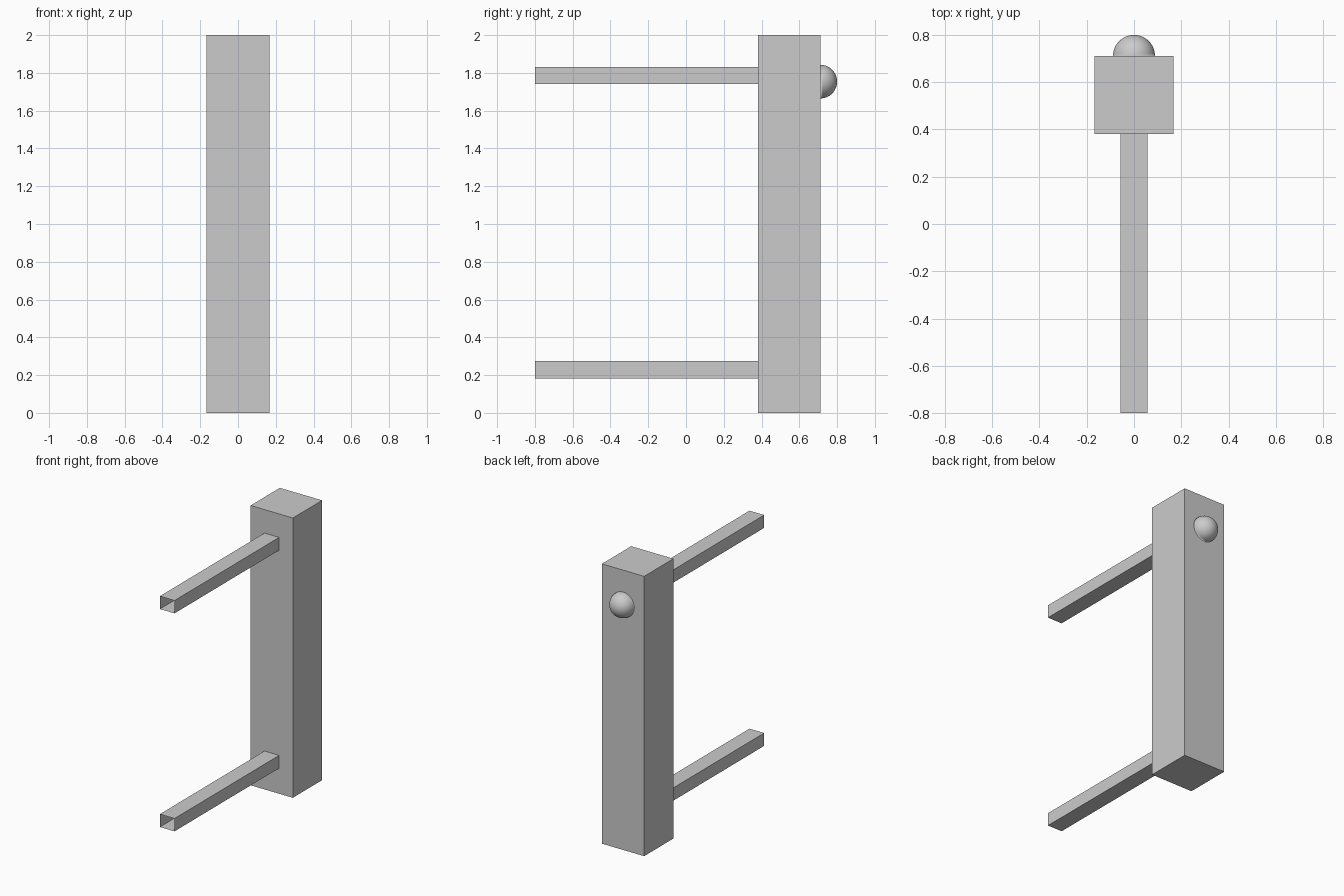
import bpy, bmesh, math
from mathutils import Matrix

cube = bpy.data.objects.get("Cube")
if cube:
    bpy.data.objects.remove(cube, do_unlink=True)

# Single grey finish
grey = bpy.data.materials.new("plain_grey")
grey.use_nodes = True
colour = (0.6, 0.6, 0.6, 1)
grey.diffuse_color = colour
grey.node_tree.nodes["Principled BSDF"].inputs["Base Color"].default_value = colour


def add_object(name, bm):
    mesh = bpy.data.meshes.new(name)
    bm.to_mesh(mesh)
    bm.free()
    mesh.materials.append(grey)
    obj = bpy.data.objects.new(name, mesh)
    bpy.context.collection.objects.link(obj)
    return obj


def box(name, low, high, open_ends=False):
    size = [h - l for l, h in zip(low, high)]
    centre = [(h + l) / 2 for l, h in zip(low, high)]
    bm = bmesh.new()
    bmesh.ops.create_cube(bm, size=1, matrix=Matrix.Translation(centre) @ Matrix.Diagonal((*size, 1)))
    if open_ends:
        bm.normal_update()
        ends = [f for f in bm.faces if abs(f.normal.y) > 0.9]
        bmesh.ops.delete(bm, geom=ends, context="FACES_ONLY")
    return add_object(name, bm)


half_width, front, back = 0.167, 0.381, 0.711

# Upright post
box("post", (-half_width, front, 0), (half_width, back, 2))

# Two thin-walled square arms, open at the front
for name, bottom in (("lower_arm", 0.182), ("upper_arm", 1.74)):
    box(name, (-0.058, -0.8, bottom), (0.058, front, bottom + 0.092), open_ends=True)

# Round knob half sunk into the back of the post
bm = bmesh.new()
bmesh.ops.create_uvsphere(bm, u_segments=48, v_segments=24, radius=0.089,
                          matrix=Matrix.Translation((0, back, 1.754)) @ Matrix.Rotation(math.pi / 2, 4, "X"))
bmesh.ops.bisect_plane(bm, geom=bm.verts[:] + bm.edges[:] + bm.faces[:],
                       plane_co=(0, back, 0), plane_no=(0, 1, 0), clear_inner=True)
for face in bm.faces:
    face.smooth = True
add_object("knob", bm)
